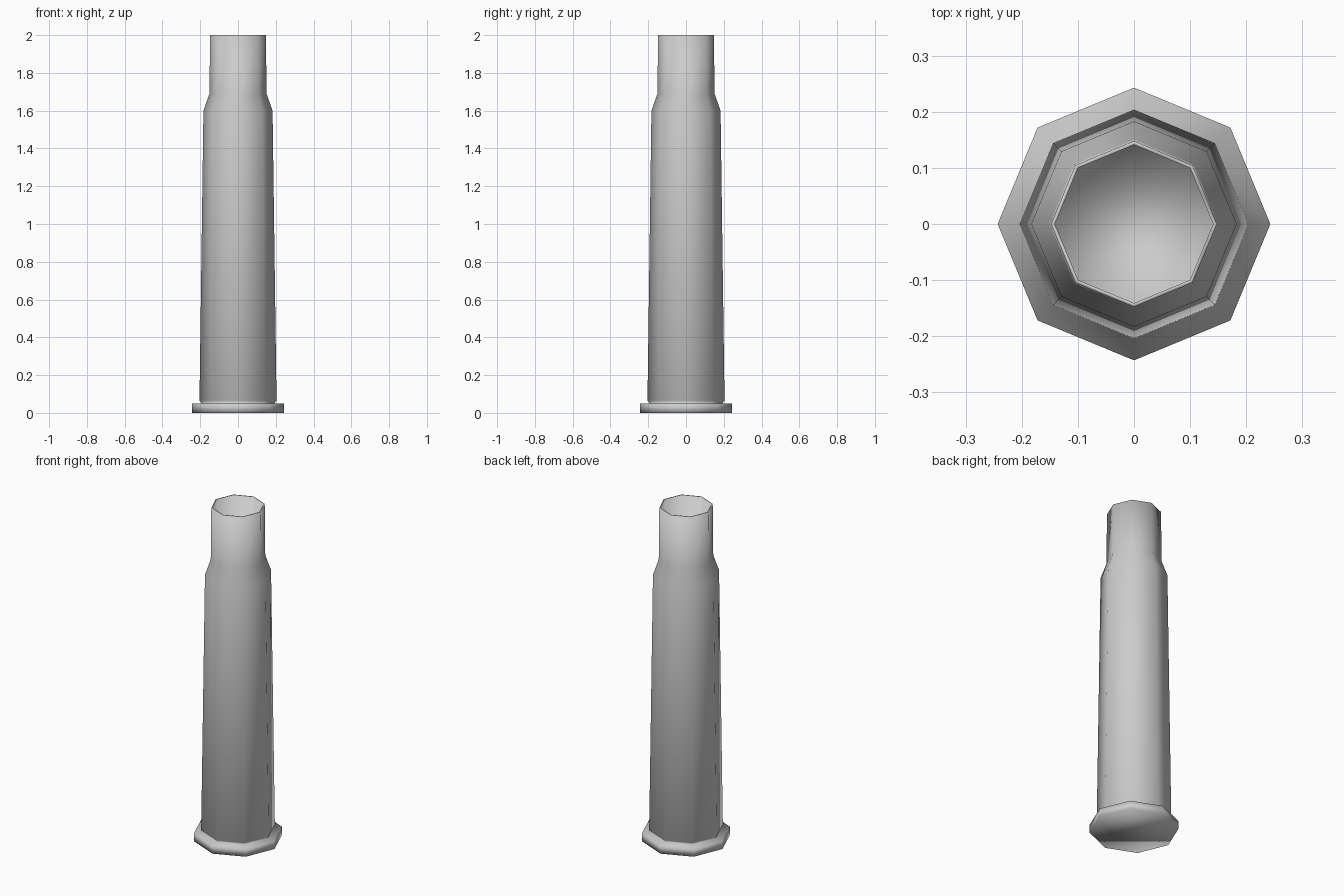
import bpy, bmesh
from math import cos, sin, pi

if "Cube" in bpy.data.objects:
    bpy.data.objects.remove(bpy.data.objects["Cube"])

SIDES = 8


def lathe(name, profile):
    """Revolve (radius, height) points into a capped, eight-sided solid."""
    bm = bmesh.new()
    rings = [[bm.verts.new((r * cos(2 * pi * i / SIDES), r * sin(2 * pi * i / SIDES), z))
              for i in range(SIDES)] for r, z in profile]
    for low, high in zip(rings, rings[1:]):
        for i in range(SIDES):
            j = (i + 1) % SIDES
            bm.faces.new((low[i], low[j], high[j], high[i]))
    bm.faces.new(rings[0][::-1])
    bm.faces.new(rings[-1])
    for face in bm.faces:
        face.smooth = True
    mesh = bpy.data.meshes.new(name)
    bm.to_mesh(mesh)
    bm.free()
    obj = bpy.data.objects.new(name, mesh)
    bpy.context.collection.objects.link(obj)
    return obj


# Rimmed case: base rim, groove, tapered body, shoulder, neck, then the hollow inside
lathe("cartridge_case", [
    (0.243, 0.0), (0.243, 0.05),
    (0.192, 0.05), (0.204, 0.065),
    (0.183, 1.6), (0.151, 1.69),
    (0.148, 2.0), (0.141, 2.0),
    (0.141, 0.1),
])
